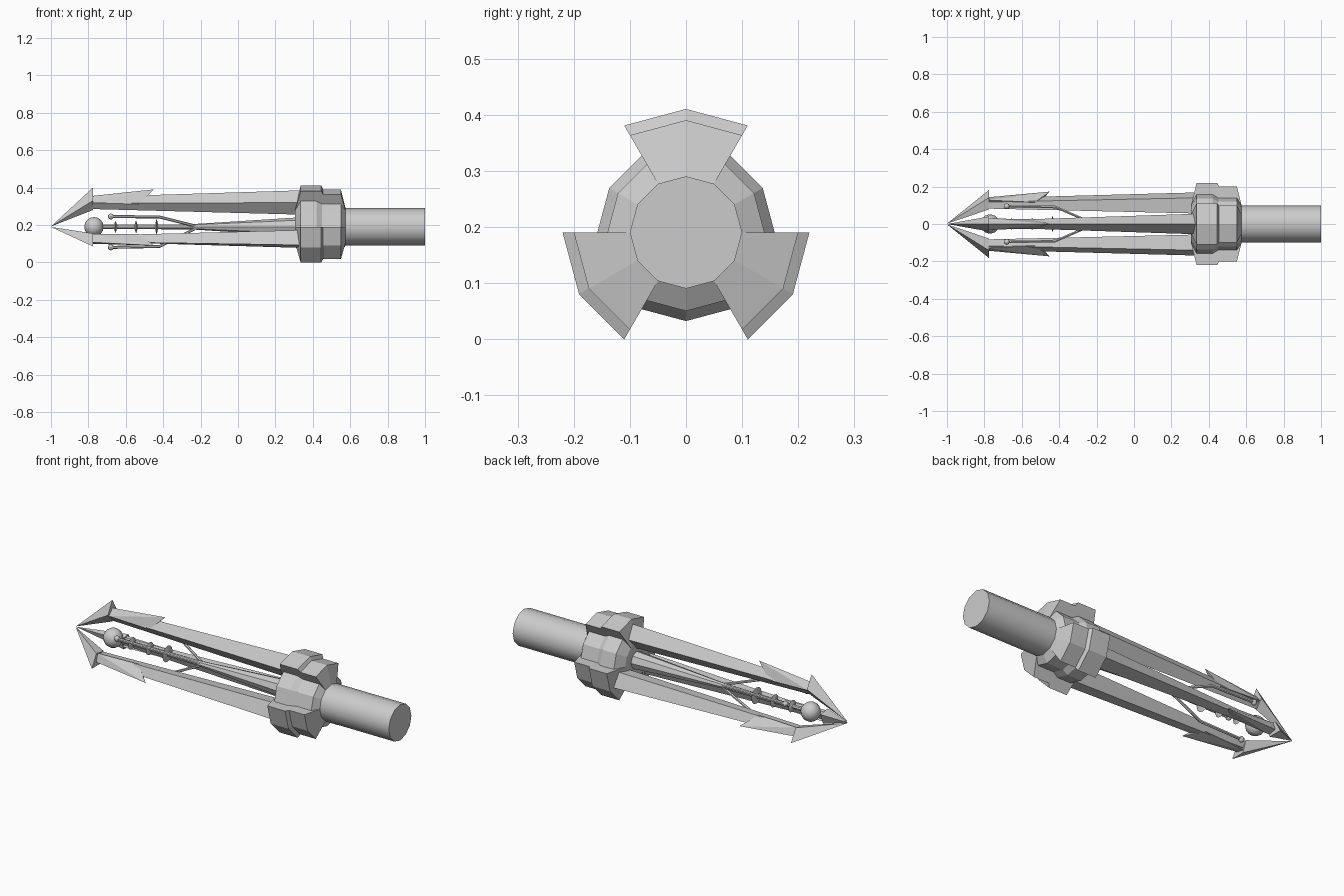
import bpy, bmesh, math
from mathutils import Vector

if "Cube" in bpy.data.objects:
    bpy.data.objects.remove(bpy.data.objects["Cube"])

AXIS_Z = 0.1905
ARMS = (90, 210, 330)

metal = bpy.data.materials.new("light_grey")
metal.diffuse_color = (0.6, 0.6, 0.6, 1)
metal.use_nodes = True
metal.node_tree.nodes["Principled BSDF"].inputs["Base Color"].default_value = metal.diffuse_color


def place(x, r, deg, w=0.0):
    """Point at distance x along the shaft, r outward and w sideways."""
    a = math.radians(deg)
    return Vector((x, r * math.cos(a) - w * math.sin(a),
                   AXIS_Z + r * math.sin(a) + w * math.cos(a)))


def finish(name, bm, smooth=False):
    bmesh.ops.recalc_face_normals(bm, faces=bm.faces)
    mesh = bpy.data.meshes.new(name)
    bm.to_mesh(mesh)
    bm.free()
    mesh.materials.append(metal)
    ob = bpy.data.objects.new(name, mesh)
    bpy.context.collection.objects.link(ob)
    if smooth:
        bpy.ops.object.select_all(action='DESELECT')
        ob.select_set(True)
        bpy.context.view_layer.objects.active = ob
        bpy.ops.object.shade_smooth_by_angle(angle=math.radians(35))
    return ob


def loft(name, rings, smooth=False):
    """Skin a list of equal point rings and cap both ends."""
    bm = bmesh.new()
    rows = [[bm.verts.new(p) for p in ring] for ring in rings]
    n = len(rows[0])
    for a, b in zip(rows, rows[1:]):
        for i in range(n):
            j = (i + 1) % n
            bm.faces.new((a[i], a[j], b[j], b[i]))
    bm.faces.new(rows[0])
    bm.faces.new(rows[-1])
    return finish(name, bm, smooth)


def lathe(name, profile, sides=12, smooth=False):
    return loft(name, [[place(x, r, 360 * i / sides) for i in range(sides)]
                       for x, r in profile], smooth)


def hull(name, points):
    bm = bmesh.new()
    for p in points:
        bm.verts.new(p)
    bmesh.ops.convex_hull(bm, input=bm.verts)
    bmesh.ops.dissolve_limit(bm, angle_limit=0.01, verts=bm.verts, edges=bm.edges)
    return finish(name, bm)


def ball(name, centre, radius, u=12, v=8):
    bm = bmesh.new()
    bmesh.ops.create_uvsphere(bm, u_segments=u, v_segments=v, radius=radius)
    bmesh.ops.translate(bm, verts=bm.verts, vec=centre)
    return finish(name, bm, True)


def kite(x, outer, mid, inner, half, deg):
    return [place(x, outer, deg), place(x, mid, deg, half),
            place(x, inner, deg), place(x, mid, deg, -half)]


# Shaft and collar
lathe("handle", [(0.5, 0.1), (1.0, 0.1)], smooth=True)
lathe("collar", [(0.305, 0.1), (0.335, 0.158), (0.42, 0.158),
                 (0.45, 0.14), (0.55, 0.14), (0.575, 0.1)])
lug = [(0.305, 0.06), (0.305, 0.1), (0.335, 0.22), (0.445, 0.22),
       (0.455, 0.2), (0.55, 0.2), (0.575, 0.1), (0.575, 0.06)]

for k, deg in enumerate(ARMS, 1):
    # Raised collar segment
    loft(f"collar_lug_{k}", [[place(x, r, deg + d) for x, r in lug]
                             for d in (-30, 0, 30)])
    # Tapering arm, arrow point and swept barb
    loft(f"arm_{k}", [kite(0.34, 0.195, 0.13, 0.065, 0.055, deg),
                      kite(-0.78, 0.16, 0.125, 0.095, 0.018, deg)])
    hull(f"arrow_point_{k}", [place(-1, 0.002, deg)]
         + kite(-0.775, 0.21, 0.14, 0.09, 0.04, deg))
    hull(f"barb_{k}", [place(-0.78, 0.165, deg), place(-0.45, 0.2, deg)]
         + [place(x, r, deg, s * w) for s in (-1, 1)
            for x, r, w in ((-0.78, 0.13, 0.03), (-0.53, 0.12, 0.025))])
    # Thin bent prong with a ball end, set between the arms
    mid = deg + 60
    path = [(-0.23, 0.01), (-0.42, 0.105), (-0.68, 0.11)]
    loft(f"prong_{k}", [[place(x, r + 0.008 * math.cos(t), mid, 0.008 * math.sin(t))
                         for t in (i * math.pi / 3 for i in range(6))]
                        for x, r in path], True)
    ball(f"prong_ball_{k}", place(-0.68, 0.11, mid), 0.016, 8, 6)

# Central rod with discs and a ball
lathe("centre_rod", [(0.32, 0.05), (-0.25, 0.014), (-0.77, 0.011)], 8, True)
for k, (x, r) in enumerate(((-0.655, 0.033), (-0.545, 0.035), (-0.435, 0.045)), 1):
    lathe(f"disc_{k}", [(x - 0.008, 0.011), (x, r), (x + 0.008, 0.011)])
ball("centre_ball", place(-0.77, 0.0, 0), 0.052)
